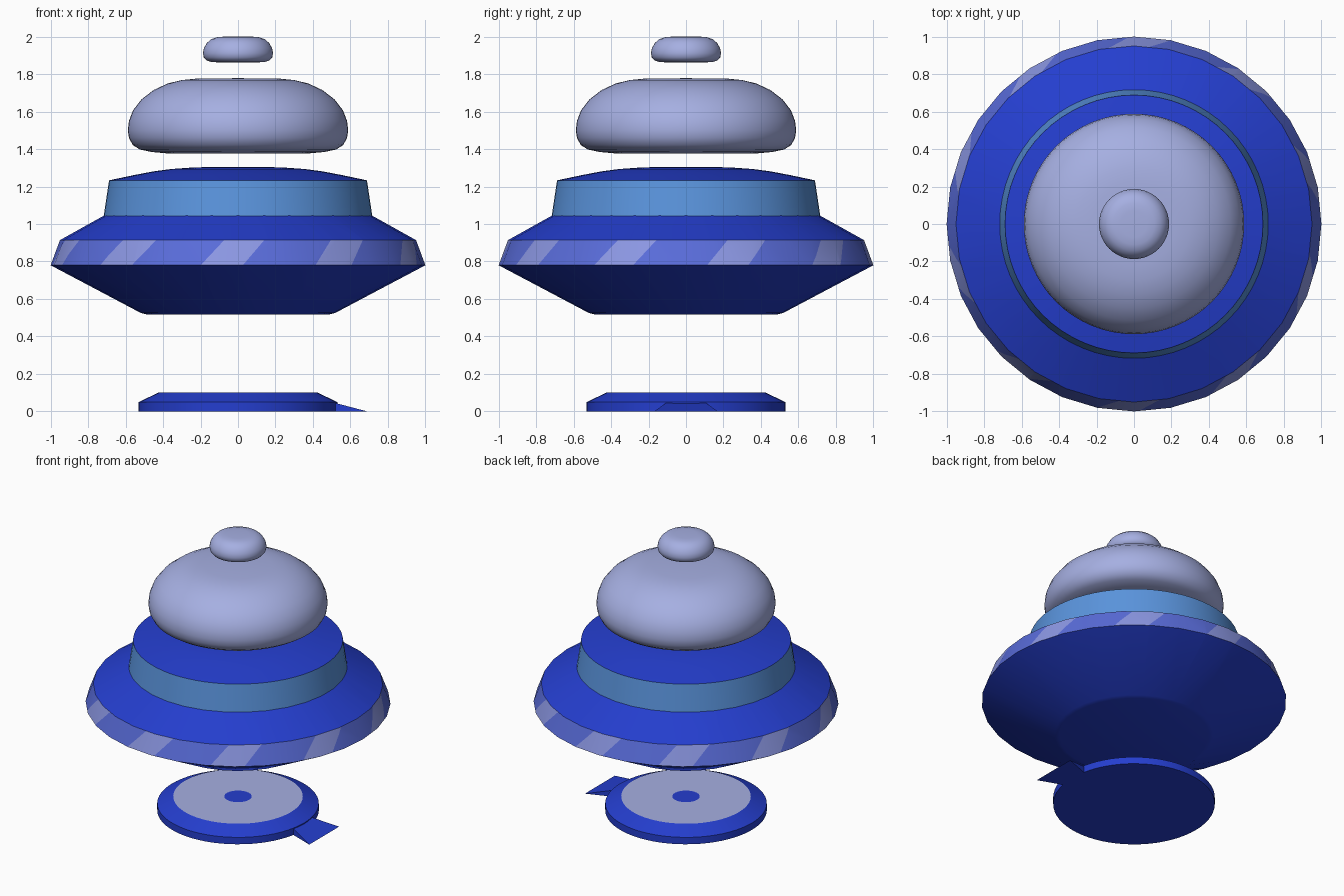
import bpy, bmesh, math
from mathutils import Vector

if "Cube" in bpy.data.objects:
    bpy.data.objects.remove(bpy.data.objects["Cube"])


def material(name, rgb):
    m = bpy.data.materials.new(name)
    m.diffuse_color = (*rgb, 1)
    m.use_nodes = True
    m.node_tree.nodes["Principled BSDF"].inputs["Base Color"].default_value = m.diffuse_color
    return m


BLUE = material("deep_blue", (0.018, 0.048, 0.62))
GREY = material("lavender_grey", (0.38, 0.43, 0.76))
SKY = material("sky_blue", (0.102, 0.296, 0.72))
RIM = material("rim_blue", (0.10, 0.15, 0.70))
STRIPE = material("rim_stripe", (0.26, 0.31, 0.77))


def finish(name, bm, mats, angle):
    bmesh.ops.recalc_face_normals(bm, faces=bm.faces)
    me = bpy.data.meshes.new(name)
    bm.to_mesh(me)
    bm.free()
    ob = bpy.data.objects.new(name, me)
    bpy.context.collection.objects.link(ob)
    for m in mats:
        me.materials.append(m)
    bpy.ops.object.select_all(action='DESELECT')
    ob.select_set(True)
    bpy.context.view_layer.objects.active = ob
    bpy.ops.object.shade_smooth_by_angle(angle=math.radians(angle))
    return ob


def lathe(profile, segs, slots=None):
    """Spin an (r, z) profile about z; slots gives a material per profile step."""
    bm = bmesh.new()
    rings = []
    for r, z in profile:
        if r == 0:
            rings.append([bm.verts.new((0, 0, z))] * segs)
        else:
            rings.append([bm.verts.new((r * math.cos(a), r * math.sin(a), z))
                          for a in (2 * math.pi * i / segs for i in range(segs))])
    for k in range(len(rings) - 1):
        lo, hi = rings[k], rings[k + 1]
        for i in range(segs):
            j = (i + 1) % segs
            f = bm.faces.new(dict.fromkeys((lo[i], lo[j], hi[j], hi[i])))
            f.material_index = slots[k] if slots else 0
    return bm


# landing disc with a grey ring on top
bm = lathe([(0, 0), (0.53, 0), (0.53, 0.05), (0.425, 0.10), (0.09, 0.10), (0, 0.10)],
           64, [0, 0, 0, 1, 0])
finish("landing_disc", bm, [BLUE, GREY], 20)

# flared ramp on the +x side
bm = bmesh.new()
v = [[bm.verts.new(p) for p in ((0.5, s * 0.1, 0), (0.5, s * 0.1, 0.05), (0.69, s * 0.17, 0))]
     for s in (-1, 1)]
for side in v:
    bm.faces.new(side)
for i in range(3):
    j = (i + 1) % 3
    bm.faces.new((v[0][i], v[0][j], v[1][j], v[1][i]))
finish("ramp", bm, [BLUE], 20)

# lower hull: underside, rim and sloping top
Z0, Z1, R0, R1 = 0.78, 0.914, 1.0, 0.95
bm = lathe([(0, 0.518), (0.49, 0.518), (0.52, 0.526), (R0, Z0), (R1, Z1), (0.715, 1.045), (0, 1.045)],
           32, [0, 0, 0, 1, 0, 0])

# slanted rim stripes, cut into the rim faces every 36 degrees
START, WIDTH, SLANT = -8, 13, 7


def rim_point(deg, r, z):
    a = math.radians(deg)
    return Vector((r * math.sin(a), -r * math.cos(a), z))


zmid = (Z0 + Z1) / 2
for k in range(10):
    for edge in (START, START + WIDTH):
        mid = 36 * k + edge
        out = rim_point(mid, 1, 0)
        lo, hi = rim_point(mid - SLANT / 2, R0, Z0), rim_point(mid + SLANT / 2, R1, Z1)
        centre = Vector((0, 0, zmid))
        faces = [f for f in bm.faces if f.material_index == 1
                 and f.calc_center_median().dot(out) > 0.5]
        geom = set(faces)
        for f in faces:
            geom.update(f.edges)
            geom.update(f.verts)
        bmesh.ops.bisect_plane(bm, geom=list(geom), dist=1e-5, plane_co=centre,
                               plane_no=(lo - centre).cross(hi - centre).normalized())
for f in bm.faces:
    if f.material_index == 1:
        c = f.calc_center_median()
        deg = math.degrees(math.atan2(c.x, -c.y)) - SLANT * (c.z - zmid) / (Z1 - Z0)
        if (deg - START) % 36 < WIDTH:
            f.material_index = 2
finish("hull", bm, [BLUE, RIM, STRIPE], 22)

# upper deck: pale band and low crown
bm = lathe([(0, 1.04), (0.717, 1.04), (0.688, 1.233), (0.55, 1.262), (0.45, 1.281), (0.36, 1.293),
            (0.25, 1.301), (0.13, 1.305), (0, 1.305)], 64, [1, 1] + [0] * 6)
finish("upper_deck", bm, [BLUE, SKY], 25)

# floating cabin dome
bm = lathe([(0, 1.376), (0.38, 1.377), (0.46, 1.384), (0.525, 1.398), (0.562, 1.422), (0.582, 1.46),
            (0.588, 1.50), (0.582, 1.55), (0.56, 1.607), (0.515, 1.665), (0.45, 1.715), (0.375, 1.75),
            (0.30, 1.768), (0.22, 1.776), (0, 1.778)], 64)
finish("cabin_dome", bm, [GREY], 60)

# floating top knob
bm = lathe([(0, 1.864), (0.10, 1.862), (0.145, 1.865), (0.17, 1.874), (0.183, 1.89), (0.187, 1.912),
            (0.182, 1.938), (0.166, 1.966), (0.142, 1.987), (0.11, 1.997), (0.07, 2.0), (0, 2.0)], 48)
finish("top_knob", bm, [GREY], 60)
